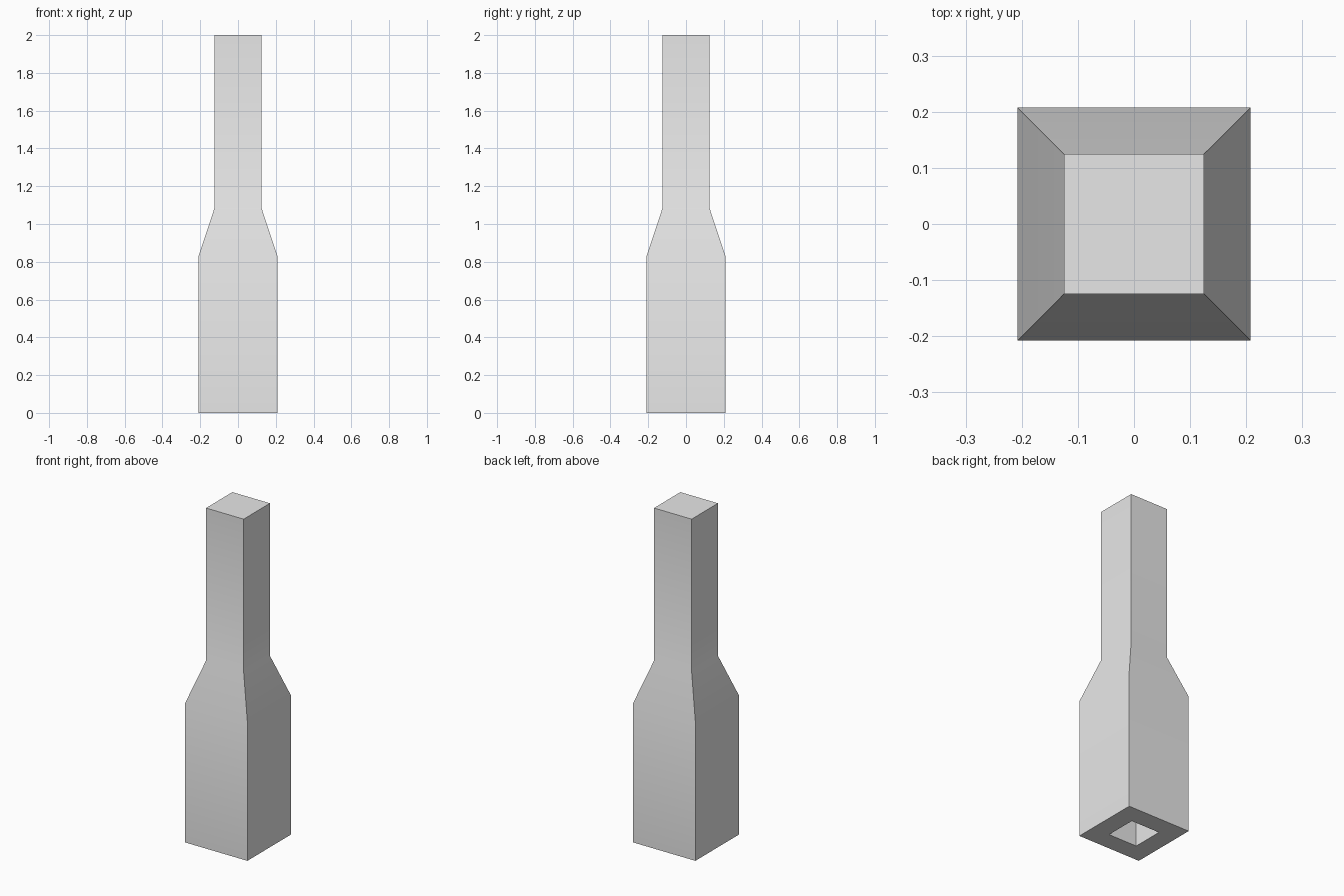
import bpy
import bmesh

cube = bpy.data.objects.get("Cube")
if cube:
    bpy.data.objects.remove(cube, do_unlink=True)

# One plain grey for the whole body
grey = bpy.data.materials.new("light_grey")
grey.use_nodes = True
colour = (0.8, 0.8, 0.8, 1)
grey.diffuse_color = colour
grey.node_tree.nodes["Principled BSDF"].inputs["Base Color"].default_value = colour

# Half width and height of each square section, from the socket end
# down to the base rim, then up the outside to the top
SOCKET = 0.095
SECTIONS = [
    (SOCKET, 0.83),
    (SOCKET, 0),
    (0.208, 0),
    (0.208, 0.833),
    (0.125, 1.083),
    (0.125, 2),
]


def square_ring(bm, half, z):
    corners = [(-1, -1), (1, -1), (1, 1), (-1, 1)]
    return [bm.verts.new((x * half, y * half, z)) for x, y in corners]


# Skin the sections into a closed bottle-shaped body with a socket below
bm = bmesh.new()
rings = [square_ring(bm, half, z) for half, z in SECTIONS]
for low, high in zip(rings, rings[1:]):
    for i in range(4):
        j = (i + 1) % 4
        bm.faces.new((low[i], low[j], high[j], high[i]))
bm.faces.new(rings[0])
bm.faces.new(rings[-1])
bmesh.ops.recalc_face_normals(bm, faces=bm.faces)

mesh = bpy.data.meshes.new("bottle_body")
bm.to_mesh(mesh)
bm.free()
mesh.materials.append(grey)
body = bpy.data.objects.new("bottle_body", mesh)
bpy.context.collection.objects.link(body)

# Soft shoulder bends, sharp corners
bpy.ops.object.select_all(action="DESELECT")
body.select_set(True)
bpy.context.view_layer.objects.active = body
bpy.ops.object.shade_smooth_by_angle()
